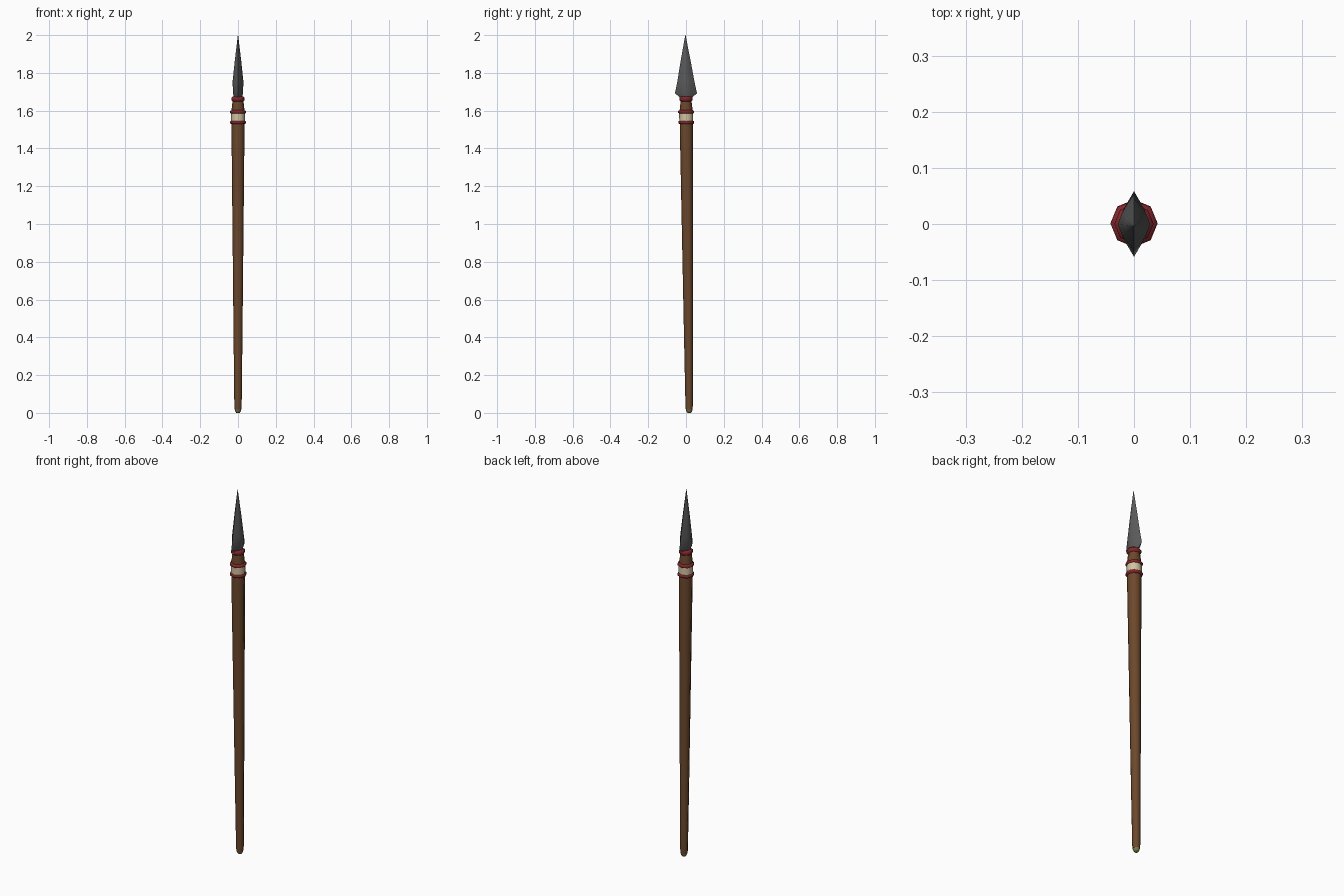
import bpy, bmesh
from math import cos, sin, pi, radians

if "Cube" in bpy.data.objects:
    bpy.data.objects.remove(bpy.data.objects["Cube"])


def axis_y(z):
    # the spear leans slightly along y
    return 0.017 - 0.0101 * z


def material(name, color):
    m = bpy.data.materials.new(name)
    m.diffuse_color = (*color, 1)
    m.use_nodes = True
    m.node_tree.nodes["Principled BSDF"].inputs["Base Color"].default_value = m.diffuse_color
    return m


wood = material("wood", (0.15, 0.065, 0.025))
red = material("red_cord", (0.22, 0.02, 0.025))
cream = material("cream_wrap", (0.65, 0.55, 0.36))
iron = material("iron", (0.10, 0.10, 0.10))
moss = material("butt_cap", (0.22, 0.20, 0.07))

OCTAGON = [(cos(i * pi / 4), sin(i * pi / 4)) for i in range(8)]
LENS = [(1, 0), (0.72, 0.45), (0, 1), (-0.72, 0.45),
        (-1, 0), (-0.72, -0.45), (0, -1), (0.72, -0.45)]


def loft(name, profile, mat, section=OCTAGON, angle=60):
    """Skin rings given as (z, x half-width, y half-width) and cap both ends."""
    bm = bmesh.new()
    rings = [[bm.verts.new((rx * x, axis_y(z) + ry * y, z)) for x, y in section]
             for z, rx, ry in profile]
    n = len(section)
    for a, b in zip(rings, rings[1:]):
        for i in range(n):
            j = (i + 1) % n
            bm.faces.new((a[i], a[j], b[j], b[i]))
    bm.faces.new(rings[0][::-1])
    bm.faces.new(rings[-1])
    bmesh.ops.remove_doubles(bm, verts=bm.verts, dist=0.00005)
    mesh = bpy.data.meshes.new(name)
    bm.to_mesh(mesh)
    bm.free()
    mesh.materials.append(mat)
    ob = bpy.data.objects.new(name, mesh)
    bpy.context.collection.objects.link(ob)
    bpy.ops.object.select_all(action='DESELECT')
    ob.select_set(True)
    bpy.context.view_layer.objects.active = ob
    bpy.ops.object.shade_smooth_by_angle(angle=radians(angle))
    return ob


def lathe(name, profile, mat):
    return loft(name, [(z, r, r) for z, r in profile], mat)


def cord(name, z, r, h):
    # bulging cord ring
    return lathe(name, [(z - h, r - 0.008), (z - h * 0.5, r),
                        (z + h * 0.5, r), (z + h, r - 0.008)], red)


# Tapered wooden shaft with rounded butt
lathe("shaft", [(0.018, 0.018), (0.04, 0.0195), (0.4, 0.0235), (0.8, 0.0275),
                (1.2, 0.0315), (1.5, 0.0345), (1.60, 0.0345), (1.66, 0.028)], wood)
lathe("butt_cap", [(0.0, 0.009), (0.008, 0.015), (0.02, 0.018)], moss)

# Wrapping below the head
lathe("cream_wrap", [(1.536, 0.037), (1.592, 0.037)], cream)
cord("lower_cord", 1.538, 0.042, 0.010)
cord("upper_cord", 1.593, 0.042, 0.010)
cord("neck_cord", 1.662, 0.035, 0.014)

# Spear head: lens section, broad edges in y
loft("spear_head", [(1.668, 0.023, 0.030), (1.692, 0.026, 0.0585),
                    (1.75, 0.029, 0.046), (1.86, 0.0175, 0.027),
                    (2.0, 0.0008, 0.0008)], iron, LENS)
